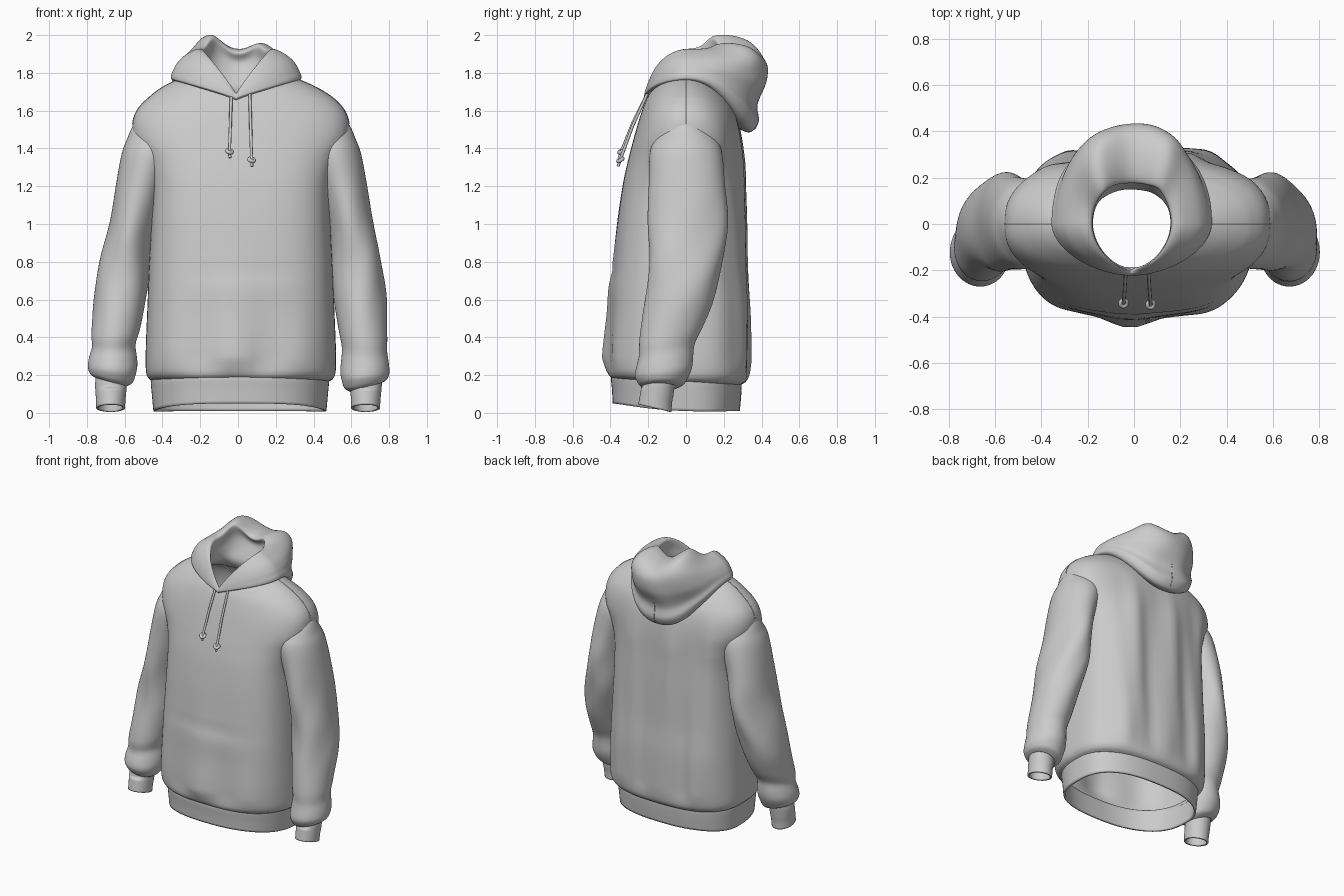
import bpy, bmesh
from math import sin, cos, pi, exp, radians
from mathutils import Vector

if "Cube" in bpy.data.objects:
    bpy.data.objects.remove(bpy.data.objects["Cube"])


def spline(rows, steps):
    """Catmull-Rom interpolation through rows of numbers."""
    out = []
    for i in range(len(rows) - 1):
        a, b, c, d = (rows[max(i - 1, 0)], rows[i], rows[i + 1], rows[min(i + 2, len(rows) - 1)])
        for s in range(steps):
            t = s / steps
            out.append([q + .5 * t * (r - p + t * (2*p - 5*q + 4*r - s2 + t * (3*(q - r) + s2 - p)))
                        for p, q, r, s2 in zip(a, b, c, d)])
    return out + [list(rows[-1])]


def gauss(v, centre, width):
    return exp(-((v - centre) / width) ** 2)


def spow(v, p):
    return (abs(v) ** p) * (1 if v >= 0 else -1)


def loft(name, rings, thick=0.0, cut=None):
    """Skin closed rings into a smooth shell, dropping faces where cut() is true."""
    bm = bmesh.new()
    vs = [[bm.verts.new(p) for p in r] for r in rings]
    n = len(rings[0])
    for lo, hi in zip(vs, vs[1:]):
        for j in range(n):
            k = (j + 1) % n
            f = bm.faces.new((lo[j], lo[k], hi[k], hi[j]))
            f.smooth = True
    if cut:
        bad = [f for f in bm.faces if cut(f.calc_center_median())]
        bmesh.ops.delete(bm, geom=bad, context='FACES')
    me = bpy.data.meshes.new(name)
    bm.to_mesh(me)
    bm.free()
    ob = bpy.data.objects.new(name, me)
    bpy.context.collection.objects.link(ob)
    if thick:
        m = ob.modifiers.new("cloth_thickness", 'SOLIDIFY')
        m.thickness, m.offset = thick, -1
    return ob


def tube(name, pts, radius):
    cu = bpy.data.curves.new(name, 'CURVE')
    cu.dimensions = '3D'
    cu.bevel_depth, cu.bevel_resolution, cu.use_fill_caps = radius, 2, True
    sp = cu.splines.new('POLY')
    sp.points.add(len(pts) - 1)
    for p, q in zip(sp.points, pts):
        p.co = (*q, 1)
    ob = bpy.data.objects.new(name, cu)
    bpy.context.collection.objects.link(ob)


N = 128
ANG = [2 * pi * j / N for j in range(N)]      # 0 = front, pi/2 = +x, pi = back

# Torso: z, half width, front depth, back depth, squareness
torso_rows = [(.165, .465, .39, .285, 2.6), (.185, .49, .405, .315, 2.7), (.23, .503, .41, .33, 2.8),
              (.35, .503, .408, .33, 2.9), (.55, .495, .395, .325, 3), (.75, .487, .382, .31, 3),
              (1.0, .475, .362, .30, 3), (1.2, .475, .335, .29, 3), (1.33, .51, .308, .285, 2.8),
              (1.44, .565, .28, .275, 2.6), (1.53, .573, .255, .26, 2.5), (1.6, .55, .233, .238, 2.4),
              (1.66, .497, .21, .205, 2.3), (1.71, .43, .18, .175, 2.2), (1.745, .365, .155, .15, 2.1),
              (1.775, .295, .13, .13, 2)]
torso_rings = []
for z, w, yf, yb, n in spline(torso_rows, 6):
    ring = []
    low = max(0, min(1, (z - .17) / .12))      # folds die out at the hem seam
    high = max(0, min(1, (1.6 - z) / .3))
    for a in ANG:
        x, c = w * spow(sin(a), 2 / n), spow(cos(a), 2 / n)
        y = -yf * c if c > 0 else -yb * c
        if c > 0:
            y -= c * low * (.03 * gauss(x, -.03, .11) * gauss(z, .2, .55)
                            + .010 * cos(17 * x + .6) * gauss(z, .2, .3)
                            + .008 * gauss(z, .66, .1) * gauss(x, .02, .3)
                            - .012 * gauss(z, .735, .018) * gauss(x, .02, .26))
        else:
            y -= c * low * high * (.012 * cos(20 * x + 1.5 * z) + .003 * cos(41 * x - 2 * z))
            y += -c * .012 * z * max(0, min(1, (1.76 - z) / .1))
        ring.append(Vector((x + .015 * max(0, min(1, (1.77 - z) / .1)), y,
                            z + .018 * cos(a) * gauss(z, .17, .08))))
    torso_rings.append(ring)
loft("torso", torso_rings, .01,
     lambda p: p.z > 1.6 and (p.x / .25) ** 2 + (p.y / .195) ** 2 < 1)

# Shoulder seams along the ridge of the torso
for side, j in (("right", N // 4), ("left", 3 * N // 4)):
    tube(side + "_shoulder_seam", [r[j] for r in torso_rings if 1.52 < r[0].z < 1.765], .0025)

# Ribbed waistband, lower at the back: height factor, half width, front, back
hem_rings = []
for t, w, yf, yb in spline([(0, .458, .388, .285), (.5, .466, .392, .292),
                            (.9, .472, .397, .295), (1.05, .468, .39, .288)], 4):
    ring = []
    for a in ANG:
        c = spow(cos(a), 2 / 2.5)
        bottom = .03 + .02 * cos(a) - .02 * abs(sin(a)) ** 3
        ring.append(Vector((.01 + w * spow(sin(a), 2 / 2.5), -(yf if c > 0 else yb) * c,
                            bottom + t * (.182 + .015 * cos(a) - bottom))))
    hem_rings.append(ring)
loft("waistband", hem_rings, .014)

# Sleeves: x, y, z, x radius, y radius
sleeve_rows = [(.675, -.14, .135, .083, .088), (.672, -.13, .155, .112, .12), (.67, -.125, .20, .122, .138),
               (.668, -.115, .27, .125, .145), (.658, -.09, .40, .125, .155), (.637, -.035, .60, .135, .185),
               (.608, 0, .80, .133, .203), (.575, .01, 1.0, .126, .206), (.537, .005, 1.2, .130, .2),
               (.488, 0, 1.37, .146, .192), (.468, 0, 1.45, .137, .162), (.448, 0, 1.52, .126, .11),
               (.41, 0, 1.57, .115, .06)]
# Cuffs: same columns
cuff_rows = [(.675, -.165, .025, .076, .088), (.675, -.158, .08, .079, .085),
             (.675, -.145, .15, .084, .086), (.675, -.14, .2, .08, .083)]


def arm_rings(rows, side, steps, fold, lift):
    rings = []
    for x, y, z, rx, ry in spline(rows, steps):
        ring = []
        stack = max(0, min(1, (z - .13) / .06))
        for a in ANG[::2]:
            b = a * side
            slump = z + .03 * sin(b) + .03 * cos(a)
            k = 1 + fold * (stack * (.06 * gauss(slump, .21, .05)                 # roll above the cuff
                                     - (.05 + 1.5 * lift) * gauss(slump, .335, .05))
                            + gauss(z, .82, .3) * (.05 * sin(2 * b + 7 * z) + .025 * sin(4 * b - 11 * z + side)))
            tilt = .03 * sin(b) * (1 - z) * gauss(z, .3, .5)
            ring.append(Vector((side * x + .018 * min(1, z) + rx * k * sin(a), y - ry * k * cos(a),
                                z + lift * gauss(z, .2, .25) + tilt * fold + .02 * cos(a) * (z < .12))))
        rings.append(ring)
    return rings


for side, word, lift in ((1, "right", 0), (-1, "left", .03)):
    loft(word + "_sleeve", arm_rings(sleeve_rows, side, 8, 1, lift), .01, lambda p: abs(p.x) < .42)
    loft(word + "_cuff", arm_rings(cuff_rows, side, 4, 0, 0), .012)

# Hood lying on the shoulders: half width, front y, back y, z at front, side, back.
# Rows run from the neck seam over the outside to the rim and down the lining.
hood_rows = [(.30, .213, .25, 1.655, 1.75, 1.52), (.34, .222, .34, 1.665, 1.765, 1.485),
             (.345, .222, .385, 1.672, 1.785, 1.54), (.335, .22, .38, 1.68, 1.81, 1.63),
             (.32, .217, .425, 1.685, 1.84, 1.75), (.292, .212, .43, 1.69, 1.875, 1.86),
             (.25, .207, .37, 1.69, 1.905, 1.925), (.205, .202, .26, 1.688, 1.925, 1.945),
             (.172, .198, .18, 1.682, 1.915, 1.925), (.172, .194, .20, 1.675, 1.85, 1.86),
             (.172, .19, .15, 1.66, 1.76, 1.73), (.24, .195, .17, 1.62, 1.70, 1.66)]
hood_rings = []
for w, yf, yb, zf, zs, zb in spline(hood_rows, 7):
    ring = []
    for a in ANG:
        s, c = sin(a), cos(a)
        p = 2 / 1.8 if c > 0 else 2 / 2.25          # pointed front, fuller back
        end = zf if c > 0 else zb
        z = end + (zs - end) * abs(s) ** (.95 if c > 0 else 2.1)
        up = max(0, min(1, (z - 1.80) / .12))
        z += up * (.065 * gauss(a, radians(222), .42) + .02 * gauss(a, radians(143), .28)
                   - .02 * gauss(a, radians(178), .3))
        k = 1 + up * .04 * gauss(a, radians(143), .2) - .03 * gauss(a, radians(172), .25) * gauss(z, 1.66, .08)
        k += .012 * sin(5 * a + 14 * z) * (c < 0) * -c
        ring.append(Vector((w * spow(s, p) * k - .01, -(yf if c > 0 else yb) * spow(c, p) * k, z)))
    hood_rings.append(ring)
loft("hood", hood_rings)

# Stitched centre seam at the back of the hood
tube("hood_back_seam", [r[N // 2] for r in hood_rings[10:24]], .0025)

# Drawstrings with a knot and a frayed tail
for word, top, end in (("left", (-.035, -.2, 1.70), (-.045, -.342, 1.385)),
                       ("right", (.062, -.2, 1.70), (.072, -.348, 1.34))):
    a, b = Vector(top), Vector(end)
    mid = (a + b) / 2 + Vector((0, -.008, 0))
    tail = b + Vector((.002, -.012, -.035))
    tube(word + "_drawstring", [a, mid, b, tail], .008)
    bpy.ops.mesh.primitive_torus_add(location=b, rotation=(.5, .3, 0), major_radius=.014,
                                     minor_radius=.010, major_segments=20, minor_segments=10)
    bpy.context.object.name = word + "_drawstring_knot"
    bpy.ops.object.shade_smooth()
